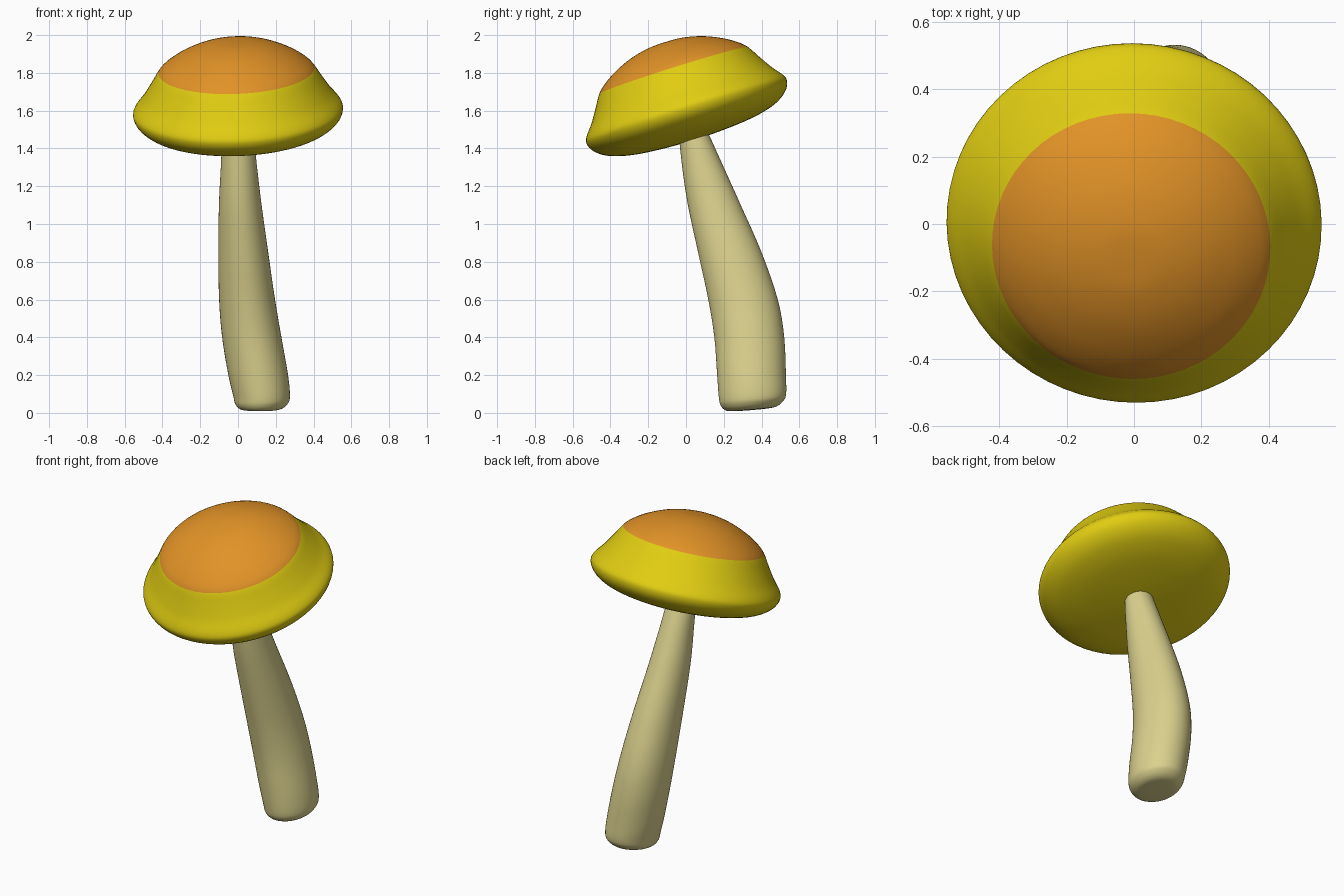
import bpy, bmesh, math
from mathutils import Euler, Vector

if "Cube" in bpy.data.objects:
    bpy.data.objects.remove(bpy.data.objects["Cube"])


def material(name, rgb):
    m = bpy.data.materials.new(name)
    m.diffuse_color = (*rgb, 1)
    m.use_nodes = True
    m.node_tree.nodes["Principled BSDF"].inputs["Base Color"].default_value = m.diffuse_color
    return m


def spline(pts, n=4):
    """Smooth curve through tuples of any length (Catmull-Rom)."""
    out = []
    for i in range(len(pts) - 1):
        a, b, c, d = (pts[min(max(i + k, 0), len(pts) - 1)] for k in (-1, 0, 1, 2))
        for s in range(n):
            t = s / n
            out.append(tuple(
                0.5 * (2 * q + (r - p) * t + (2 * p - 5 * q + 4 * r - e) * t * t
                       + (3 * q - p - 3 * r + e) * t ** 3)
                for p, q, r, e in zip(a, b, c, d)))
    return out + [pts[-1]]


def loft(name, rings, mats, sides=64, rule=None):
    """Skin closed rings, listed bottom to top, with capped ends."""
    bm = bmesh.new()
    loops = [[bm.verts.new(p) for p in r] for r in rings]
    for lo, hi in zip(loops, loops[1:]):
        for i in range(sides):
            j = (i + 1) % sides
            bm.faces.new((lo[i], lo[j], hi[j], hi[i]))
    bm.faces.new(loops[0][::-1])
    bm.faces.new(loops[-1])
    for f in bm.faces:
        f.smooth = True
        if rule:
            f.material_index = rule(f.calc_center_median())
    me = bpy.data.meshes.new(name)
    bm.to_mesh(me)
    bm.free()
    for m in mats:
        me.materials.append(m)
    ob = bpy.data.objects.new(name, me)
    bpy.context.collection.objects.link(ob)
    return ob


SIDES = 64
ANG = [2 * math.pi * i / SIDES for i in range(SIDES)]
orange = material("orange", (0.76, 0.29, 0.02))
yellow = material("yellow", (0.75, 0.61, 0.006))
cream = material("cream", (0.71, 0.64, 0.27))

# Cap: turned profile (radius, height), tilted forward
EDGE = 0.218
profile = [(0.004, -0.165), (0.15, -0.16), (0.3, -0.148), (0.4, -0.13),
           (0.48, -0.102), (0.535, -0.06), (0.556, -0.015), (0.545, 0.022),
           (0.5, 0.08), (0.455, 0.15), (0.413, EDGE), (0.37, 0.258),
           (0.304, 0.3), (0.207, 0.343), (0.1, 0.369), (0.004, 0.374)]
rings = [[(r * math.cos(a), r * math.sin(a), h) for a in ANG]
         for r, h in spline(profile)]
cap = loft("cap", rings, [yellow, orange], SIDES, lambda c: int(c.z > EDGE))
cap.data.transform(Euler((math.radians(17.5), math.radians(-2.3), 0)).to_matrix().to_4x4())
cap.location = (0, 0, 1.605)

# Stem: oval sections (z, centre x, centre y, radius x, radius y, base slant)
sections = [(0.014, 0.115, 0.34, 0.004, 0.004, 0.08),
            (0.016, 0.115, 0.34, 0.08, 0.09, 0.08),
            (0.024, 0.12, 0.345, 0.115, 0.135, 0.08),
            (0.05, 0.124, 0.35, 0.14, 0.165, 0.08),
            (0.09, 0.125, 0.352, 0.15, 0.178, 0.06),
            (0.2, 0.107, 0.347, 0.158, 0.182, 0),
            (0.4, 0.073, 0.335, 0.157, 0.185, 0),
            (0.6, 0.048, 0.302, 0.148, 0.184, 0),
            (0.85, 0.028, 0.232, 0.132, 0.168, 0),
            (1.1, 0.012, 0.15, 0.113, 0.14, 0),
            (1.3, 0.005, 0.09, 0.096, 0.11, 0),
            (1.47, 0.0, 0.043, 0.082, 0.08, 0),
            (1.55, 0.0, 0.025, 0.06, 0.06, 0)]
rings = [[(cx + rx * math.cos(a), cy + ry * math.sin(a),
           z + k * ry * math.sin(a)) for a in ANG]
         for z, cx, cy, rx, ry, k in spline(sections)]
loft("stem", rings, [cream], SIDES)
